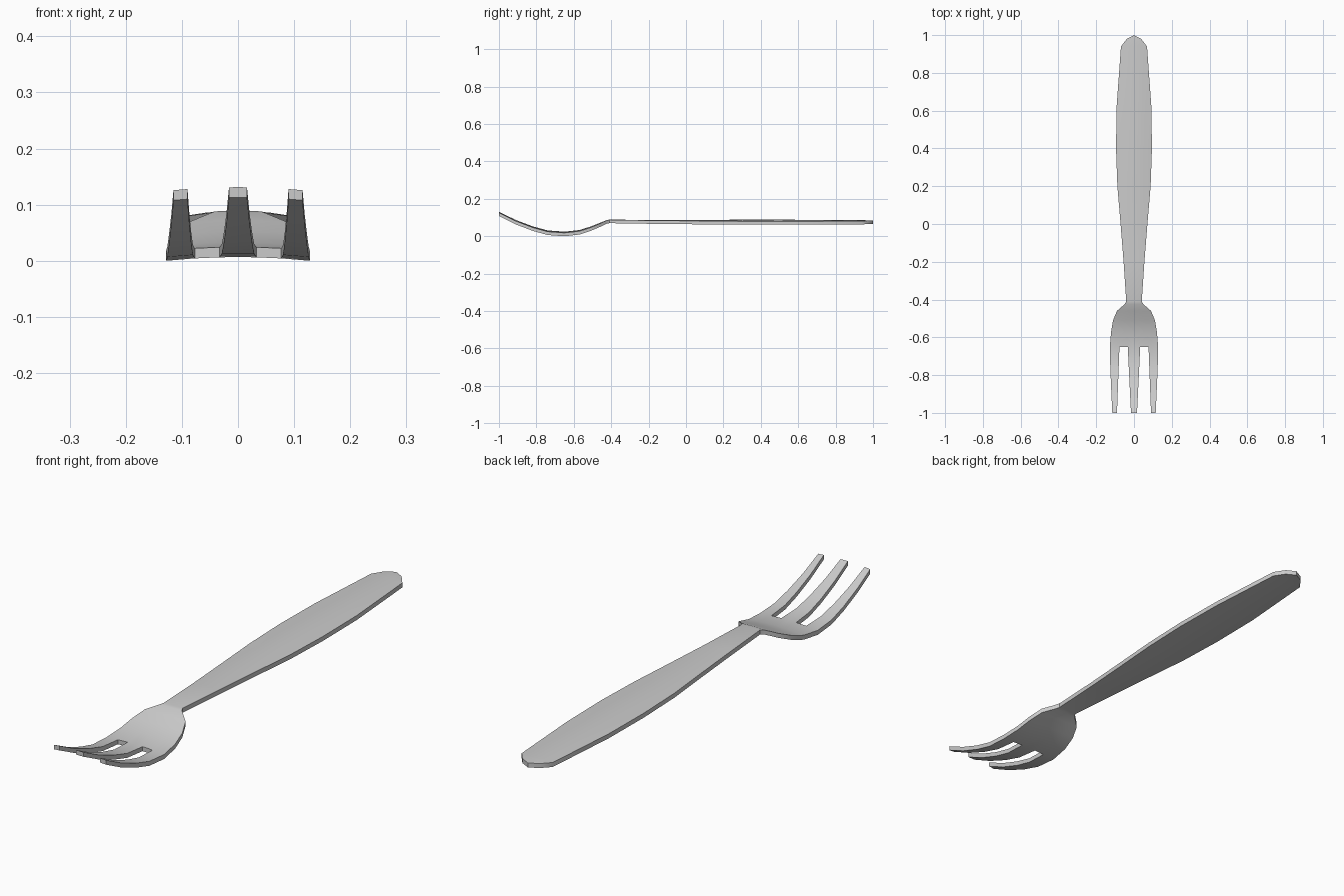
import bpy, bmesh

if "Cube" in bpy.data.objects:
    bpy.data.objects.remove(bpy.data.objects["Cube"])

THICK = 0.018

# Stations along the fork: y, half width, top height at the centre, crown
handle = [(1.00, 0.0, 0.085, 1.0), (0.98, 0.038, 0.086, 1.0), (0.94, 0.069, 0.087, 1.0),
          (0.62, 0.092, 0.089, 1.0), (0.40, 0.095, 0.090, 1.0), (0.20, 0.088, 0.089, 1.0),
          (0.00, 0.071, 0.088, 0.9), (-0.20, 0.055, 0.088, 0.8), (-0.41, 0.041, 0.090, 0.6)]
bowl = [(-0.425, 0.050, 0.087, 0.6), (-0.46, 0.090, 0.073, 0.5), (-0.51, 0.111, 0.053, 0.45),
        (-0.57, 0.121, 0.034, 0.4)]
# Tine stations: y, half width, top height at the centre
tines = [(-0.65, 0.128, 0.0255), (-0.74, 0.126, 0.032), (-0.82, 0.123, 0.054),
         (-0.91, 0.119, 0.088), (-1.00, 0.115, 0.132)]


def row(bm, y, xs, z, crown):
    return [bm.verts.new((x, y, z - crown * x * x)) for x in xs]


def mirrored(a, b, w):
    return [-w, -b, -a, 0, a, b, w]


bm = bmesh.new()
rows = []
for y, w, z, c in handle + bowl:
    rows.append(row(bm, y, mirrored(w * 0.26, w * 0.6, w), z, c))
for y, w, z in tines:
    t = (-0.65 - y) / 0.35
    xs = mirrored(0.033 - 0.017 * t, 0.077 + 0.013 * t, w)
    rows.append(row(bm, y, xs, z, 0.4))

# Skin the stations, leaving the slots between tines open
first_tine = len(handle) + len(bowl)
for i, (r, s) in enumerate(zip(rows, rows[1:])):
    for j in range(6):
        if i >= first_tine and j in (1, 4):
            continue
        bm.faces.new((r[j], r[j + 1], s[j + 1], s[j]))
bmesh.ops.remove_doubles(bm, verts=bm.verts[:], dist=0.0005)
loose = [v for v in bm.verts if not v.link_faces]
bmesh.ops.delete(bm, geom=loose, context='VERTS')

# Give the sheet its thickness
res = bmesh.ops.extrude_face_region(bm, geom=bm.faces[:], use_keep_orig=True)
low = [g for g in res["geom"] if isinstance(g, bmesh.types.BMVert)]
bmesh.ops.translate(bm, verts=low, vec=(0, 0, -THICK))
bmesh.ops.recalc_face_normals(bm, faces=bm.faces[:])

# Rest the fork on the ground
lowest = min(v.co.z for v in bm.verts)
bmesh.ops.translate(bm, verts=bm.verts[:], vec=(0, 0, -lowest))

mesh = bpy.data.meshes.new("fork")
bm.to_mesh(mesh)
bm.free()
fork = bpy.data.objects.new("fork", mesh)
bpy.context.collection.objects.link(fork)
bpy.context.view_layer.objects.active = fork
fork.select_set(True)
bpy.ops.object.shade_smooth_by_angle(angle=0.6)
